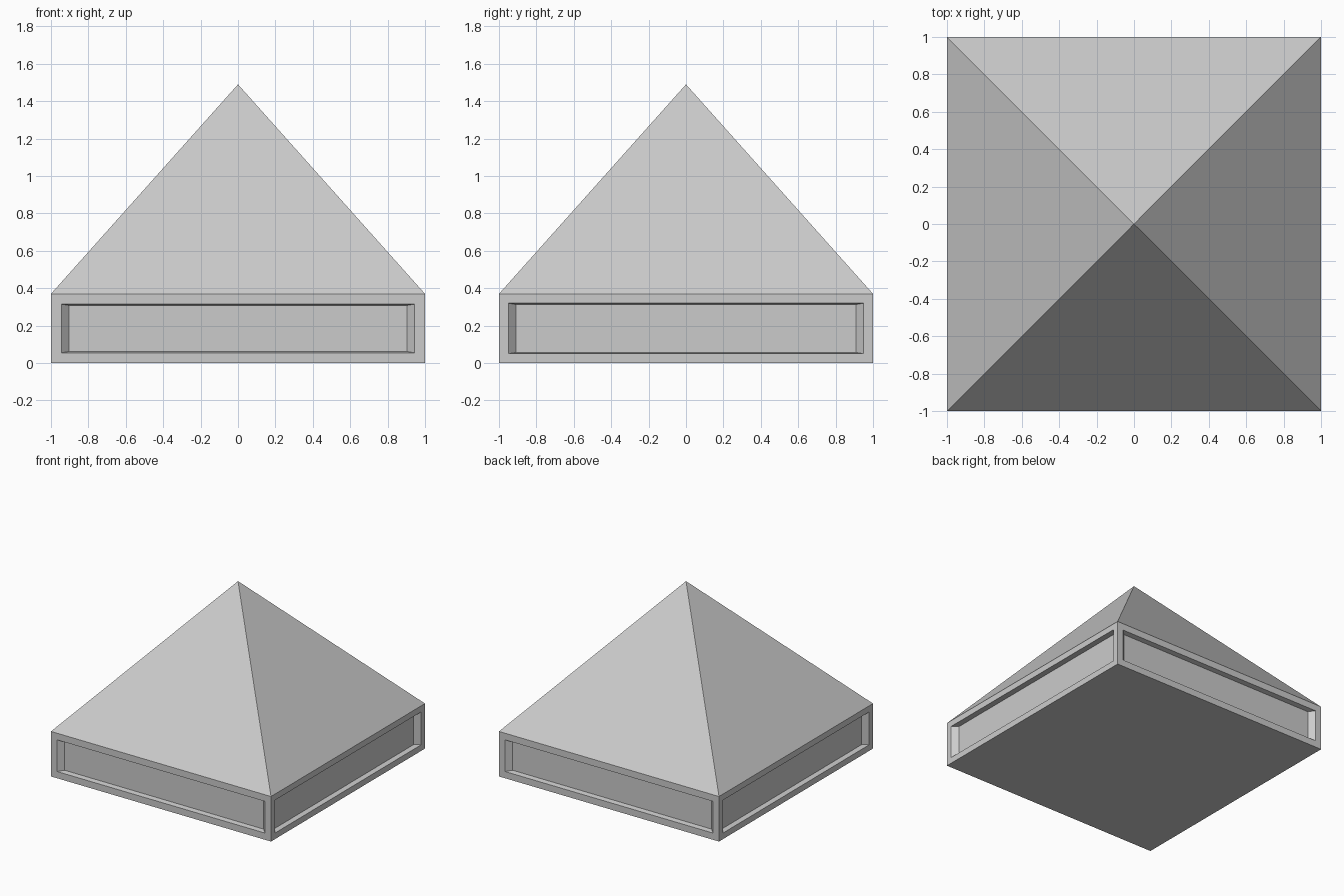
import bpy, bmesh
from math import radians, sqrt
from mathutils import Matrix, Vector

BASE_H = 0.37      # height of the square plinth
ROOF_H = 1.12      # height of the pyramid above it
DEPTH = 0.04       # depth of the recessed side panels
TAPER = 0.958      # panel size relative to its opening

cube = bpy.data.objects.get("Cube")
if cube:
    bpy.data.objects.remove(cube, do_unlink=True)

grey = bpy.data.materials.new("light grey")
grey.use_nodes = True
colour = (0.6, 0.6, 0.6, 1)
grey.diffuse_color = colour
grey.node_tree.nodes["Principled BSDF"].inputs["Base Color"].default_value = colour


def add_object(name, bm):
    mesh = bpy.data.meshes.new(name)
    bm.to_mesh(mesh)
    bm.free()
    mesh.materials.append(grey)
    obj = bpy.data.objects.new(name, mesh)
    bpy.context.scene.collection.objects.link(obj)


def recess(bm, face, border):
    """Inset a side face and sink it inward with slightly tapered walls."""
    normal = face.normal.copy()
    bmesh.ops.inset_individual(bm, faces=[face], thickness=border, use_even_offset=True)
    bmesh.ops.inset_individual(bm, faces=[face], thickness=0.001, use_even_offset=True)
    centre = face.calc_center_median()
    # Undo the tiny second inset while scaling the sunk panel
    for v in face.verts:
        v.co = centre + (v.co - centre) * TAPER - normal * DEPTH


# Plinth with a recessed panel on each side, open on top under the roof
bm = bmesh.new()
bmesh.ops.create_cube(bm, size=1, matrix=Matrix.Translation((0, 0, BASE_H / 2))
                      @ Matrix.Diagonal((2, 2, BASE_H, 1)))
bm.normal_update()
sides = [f for f in bm.faces if abs(f.normal.z) < 0.5]
top = [f for f in bm.faces if f.normal.z > 0.5]
for side in sides:
    recess(bm, side, 0.055 if abs(side.normal.y) > 0.5 else 0.05)
bmesh.ops.delete(bm, geom=top, context='FACES_ONLY')
add_object("plinth", bm)

# Four-sided pyramid roof
bm = bmesh.new()
bmesh.ops.create_cone(bm, segments=4, radius1=sqrt(2), radius2=0, depth=ROOF_H,
                      cap_ends=False,
                      matrix=Matrix.Translation((0, 0, BASE_H + ROOF_H / 2))
                      @ Matrix.Rotation(radians(45), 4, 'Z'))
bmesh.ops.remove_doubles(bm, verts=bm.verts, dist=0.0001)
for f in bm.faces:
    f.normal_update()
    if f.normal.dot(f.calc_center_median() - Vector((0, 0, BASE_H))) < 0:
        f.normal_flip()
add_object("pyramid_roof", bm)
